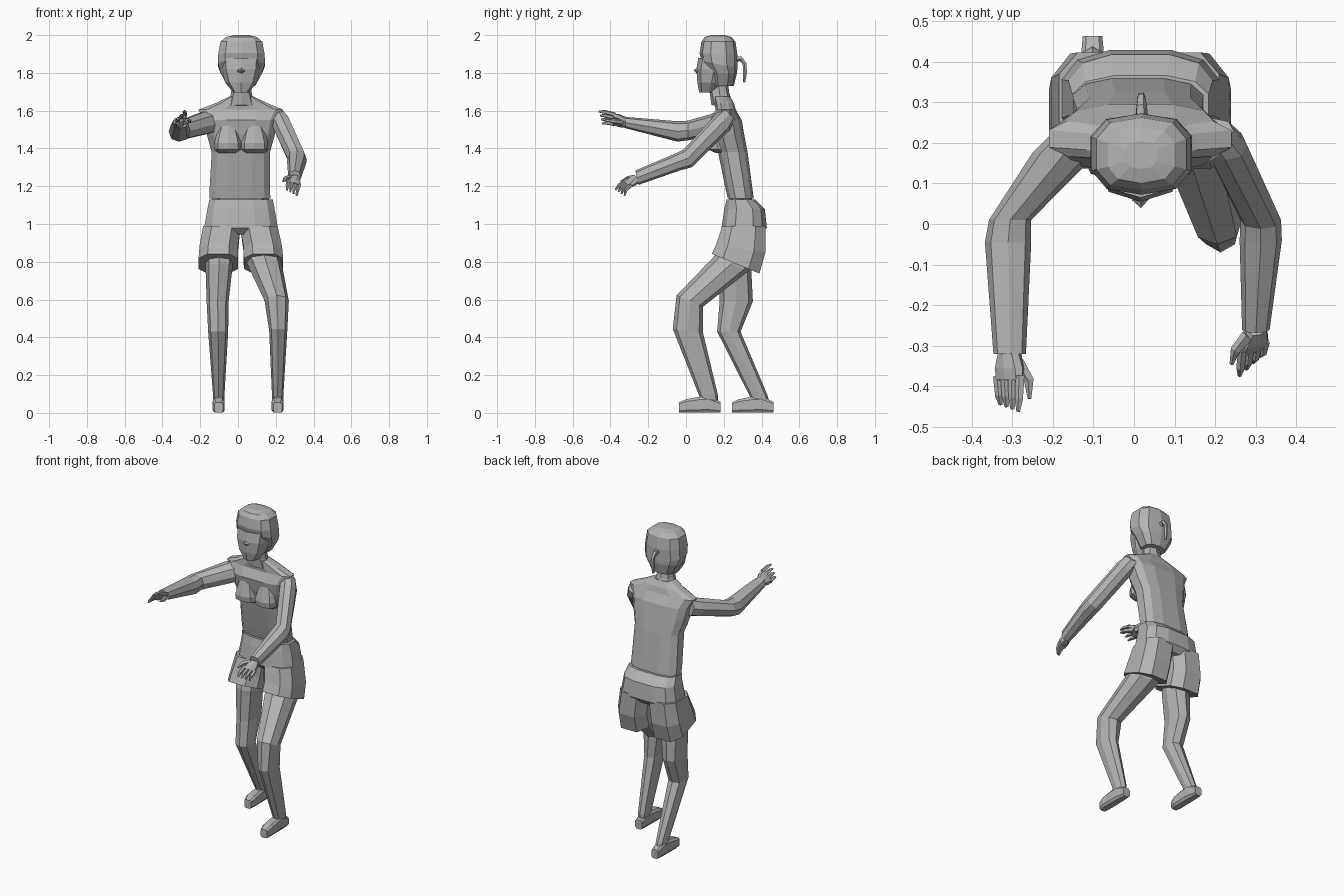
import bpy, bmesh, math
from mathutils import Vector

grey = bpy.data.materials.new("plain grey")
grey.diffuse_color = (0.45, 0.45, 0.45, 1)


def skin(name, rings):
    """Bridge rings of points into a closed, flat shaded mesh."""
    bm = bmesh.new()
    vr = [[bm.verts.new(p) for p in r] for r in rings]
    n = len(vr[0])
    for a, b in zip(vr, vr[1:]):
        for i in range(n):
            j = (i + 1) % n
            bm.faces.new((a[i], a[j], b[j], b[i]))
    bm.faces.new(vr[0])
    bm.faces.new(vr[-1])
    bmesh.ops.recalc_face_normals(bm, faces=bm.faces)
    me = bpy.data.meshes.new(name)
    bm.to_mesh(me)
    bm.free()
    me.materials.append(grey)
    ob = bpy.data.objects.new(name, me)
    bpy.context.collection.objects.link(ob)
    return ob


def ring(c, u, v, n, p, ph):
    pts = []
    for k in range(n):
        a = ph + math.tau * k / n
        x, y = math.cos(a), math.sin(a)
        x = math.copysign(abs(x) ** p, x)
        y = math.copysign(abs(y) ** p, y)
        pts.append(c + u * x + v * y)
    return pts


def loft(name, secs, n=8, p=0.85, ph=0.0):
    """Sections: centre x,y,z, half width in x, then half depth vector y,z."""
    return skin(name, [ring(Vector(s[:3]), Vector((s[3], 0, 0)),
                            Vector((0, s[4], s[5])), n, p, ph) for s in secs])


def tube(name, pts, radii, n=5):
    pts = [Vector(q) for q in pts]
    rings = []
    for i, q in enumerate(pts):
        t = (pts[min(i + 1, len(pts) - 1)] - pts[max(i - 1, 0)]).normalized()
        u = t.cross(Vector((1, 0.1, 0.2))).normalized()
        rings.append(ring(q, u * radii[i], t.cross(u) * radii[i], n, 1, 0))
    return skin(name, rings)


# head, hair and ponytail
loft("face", [(.016, .12, 1.695, .04, .05, 0), (.016, .135, 1.75, .085, .075, 0),
              (.016, .15, 1.82, .105, .095, 0), (.016, .16, 1.88, .11, .095, 0)],
     ph=0)
tube("nose", [(.016, .09, 1.845), (.016, .06, 1.81), (.016, .08, 1.79)],
     [.008, .021, .012], 4)
loft("hair", [(.018, .195, 1.73, .075, .058, 0), (.018, .195, 1.80, .115, .075, .0),
              (.018, .177, 1.845, .13, .095, -.02), (.018, .172, 1.9, .127, .1, -.005),
              (.018, .172, 1.965, .115, .09, 0), (.018, .17, 1.99, .085, .07, 0),
              (.018, .17, 2.0, .04, .035, 0)], n=10, p=.75, ph=math.pi / 10)
tube("ponytail", [(.018, .25, 1.87), (.018, .29, 1.875), (.018, .31, 1.85),
                  (.018, .314, 1.80), (.018, .308, 1.75)],
     [.018, .014, .011, .011, .006])

# neck and shirt
loft("neck", [(.018, .195, 1.62, .075, .06, -.01), (.018, .178, 1.69, .055, .052, 0),
              (.018, .168, 1.77, .048, .05, 0)])
loft("shirt", [(.01, .29, 1.135, .165, .07, 0), (.01, .28, 1.19, .164, .073, 0),
               (.015, .248, 1.38, .158, .08, 0), (.015, .225, 1.475, .185, .085, 0),
               (.015, .212, 1.55, .2, .085, 0), (.015, .21, 1.605, .23, .055, 0),
               (.018, .203, 1.64, .14, .052, 0), (.018, .19, 1.675, .065, .045, 0)],
     n=12, p=.7, ph=math.pi / 12)
for side in (-1, 1):
    x = .017 + side * .07
    loft("bust", [(x, .19, 1.375, .05, .03, 0), (x, .17, 1.395, .072, .055, 0),
                  (x, .16, 1.43, .072, .05, 0), (x, .155, 1.475, .06, .032, 0),
                  (x, .165, 1.53, .04, .03, 0)], p=.9)

# waist and shorts
loft("waist", [(.015, .29, 1.08, .15, .06, 0), (.015, .29, 1.17, .15, .06, 0)])
loft("shorts_top", [(.015, .31, .945, .14, .09, 0), (.016, .308, .98, .2, .123, 0),
                    (.016, .31, 1.08, .182, .11, 0), (.016, .29, 1.13, .172, .077, 0)],
     n=12, p=.7, ph=math.pi / 12)
for cx, flare in ((-.105, -.085), (.135, .11)):
    loft("shorts_leg", [(cx, .263, .79, .11, .133, -.055),
                        (cx * .97, .29, .87, .108, .137, -.025),
                        (flare, .307, .99, .105, .122, 0)],
         n=8, p=.7, ph=math.pi / 8)

# legs
loft("right_leg", [(.12, .3, .92, .08, .09, -.02), (.14, .24, .79, .092, .09, -.04),
                   (.205, .02, .592, .064, .07, -.03), (.213, .01, .435, .048, .08, -.01),
                   (.21, .12, .09, .03, .05, 0), (.21, .125, .03, .028, .045, 0)])
loft("left_leg", [(-.1, .29, .9, .075, .09, 0), (-.1, .26, .78, .072, .085, -.01),
                  (-.108, .266, .59, .058, .088, 0), (-.105, .227, .43, .053, .062, 0),
                  (-.102, .385, .09, .03, .048, 0), (-.102, .4, .03, .028, .045, 0)])
for name, x, y in (("right_foot", .21, 0), ("left_foot", -.102, .28)):
    loft(name, [(x, y + .183, .03, .025, 0, .03), (x, y + .12, .045, .031, 0, .045),
                (x, y + .065, .043, .032, 0, .043), (x, y, .037, .033, 0, .037),
                (x, y - .037, .028, .024, 0, .028)], p=.5, ph=math.pi / 8)

# arms
loft("left_arm", [(-.13, .215, 1.545, .08, 0, .065), (-.17, .175, 1.535, .08, 0, .06),
                  (-.305, .01, 1.495, .052, 0, .052), (-.31, -.045, 1.49, .057, 0, .054),
                  (-.306, -.32, 1.537, .04, 0, .03)])
loft("right_arm", [(.195, .23, 1.585, .05, -.03, .03), (.225, .195, 1.54, .053, -.038, .04),
                   (.312, .01, 1.348, .05, -.022, .047), (.312, -.04, 1.33, .052, -.01, .046),
                   (.3, -.26, 1.245, .034, -.008, .038)])


# hands: palm plus four fingers spread between two edges, and a thumb
def hand(side, wrist, base, tip, thumb):
    b0, b1, t0, t1 = (Vector(q) for q in base + tip)
    w = Vector(wrist)
    fwd = ((t0 + t1 - b0 - b1) / 2).normalized()
    across = (b1 - b0) / 2
    thick = fwd.cross(across).normalized() * .018
    mid = (b0 + b1) / 2
    skin(side + "_palm", [ring(w, across * .75, thick * 1.4, 8, .8, 0),
                          ring(w.lerp(mid, .6), across * 1.2, thick * 1.2, 8, .8, 0),
                          ring(mid, across * 1.15, thick * .8, 8, .8, 0)])
    for k in range(4):
        a, c = b0.lerp(b1, k / 3), t0.lerp(t1, k / 3)
        knuckle = a.lerp(c, .5) + Vector((0, -.008, .006))
        tube(side + "_finger", [a - fwd * .01, knuckle, c], [.012, .0105, .005])
    tube(side + "_thumb", thumb, [.016, .013, .005])


hand("left", (-.306, -.315, 1.537), ((-.335, -.385, 1.53), (-.28, -.385, 1.58)),
     ((-.328, -.445, 1.53), (-.285, -.462, 1.595)),
     ((-.285, -.34, 1.54), (-.258, -.385, 1.545), (-.257, -.43, 1.55)))
hand("right", (.3, -.255, 1.245), ((.265, -.318, 1.22), (.322, -.295, 1.2)),
     ((.26, -.373, 1.18), (.31, -.325, 1.15)),
     ((.28, -.275, 1.245), (.25, -.31, 1.24), (.24, -.345, 1.225)))
